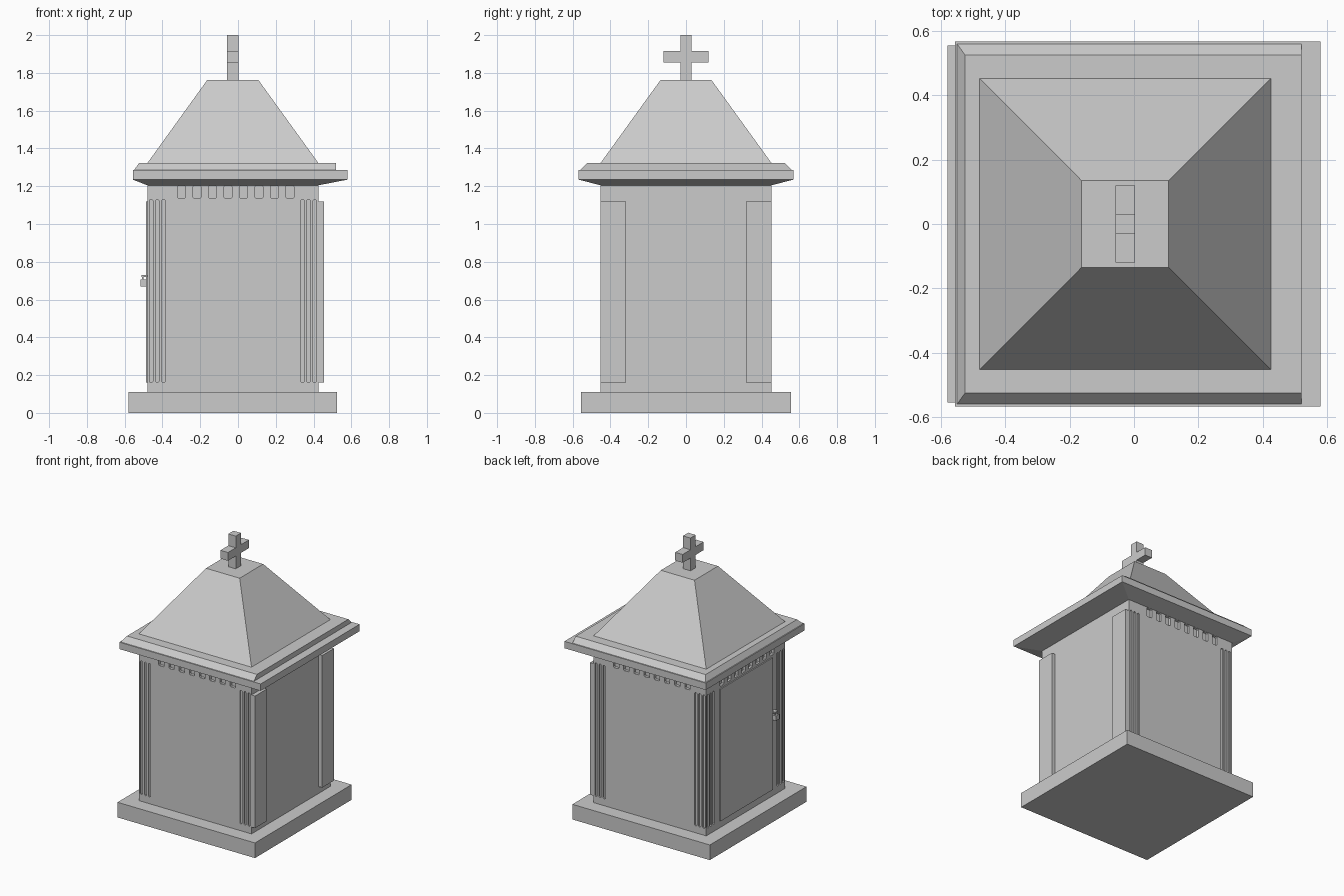
import bpy, bmesh
from mathutils import Matrix, Vector
from math import radians

if "Cube" in bpy.data.objects:
    bpy.data.objects.remove(bpy.data.objects["Cube"])

CX = -0.027      # axis of the body
H = 0.453        # half width of the body


def make(name, bm):
    bmesh.ops.recalc_face_normals(bm, faces=bm.faces)
    me = bpy.data.meshes.new(name)
    bm.to_mesh(me)
    bm.free()
    ob = bpy.data.objects.new(name, me)
    bpy.context.collection.objects.link(ob)
    return ob


def loft(bm, rings):
    """Solid through rectangles given as (x0, x1, y0, y1, z)."""
    loops = [[bm.verts.new(p) for p in
              ((a, c, z), (b, c, z), (b, d, z), (a, d, z))]
             for a, b, c, d, z in rings]
    bm.faces.new(loops[0])
    bm.faces.new(loops[-1])
    for lo, hi in zip(loops, loops[1:]):
        for i in range(4):
            j = (i + 1) % 4
            bm.faces.new((lo[i], lo[j], hi[j], hi[i]))


def solid(name, *rings):
    bm = bmesh.new()
    loft(bm, rings)
    return make(name, bm)


def box(name, x0, x1, y0, y1, z0, z1):
    return solid(name, (x0, x1, y0, y1, z0), (x0, x1, y0, y1, z1))


def recess(bm, u, w, z0, z1, depth, turn):
    """Cutter with chamfered corners, sunk into one wall of the body."""
    c, h = 0.006, w / 2
    pts = [(u-h+c, z0), (u+h-c, z0), (u+h, z0+c), (u+h, z1-c),
           (u+h-c, z1), (u-h+c, z1), (u-h, z1-c), (u-h, z0+c)]
    m = Matrix.Translation((CX, 0, 0)) @ Matrix.Rotation(radians(turn), 4, 'Z')
    a, b = ([bm.verts.new(m @ Vector((x, y, z))) for x, z in pts]
            for y in (-H - 0.02, -H + depth))
    bm.faces.new(a)
    bm.faces.new(b)
    for i in range(8):
        j = (i + 1) % 8
        bm.faces.new((a[i], a[j], b[j], b[i]))


# Plinth and body
box("plinth", -0.58, 0.525, -0.555, 0.555, 0, 0.11)
body = box("body", CX - H, CX + H, -H, H, 0.11, 1.207)

# Fluting and dentil recesses on the front, left and back walls
bm = bmesh.new()
for turn in (0, -90, 180):
    for k in range(3):
        for s in (-1, 1):
            recess(bm, s * (0.368 + 0.0325 * k), 0.018, 0.16, 1.13, 0.01, turn)
    for k in range(8):
        recess(bm, (k - 3.5) * 0.082 + 0.015, 0.043, 1.135, 1.204, 0.02, turn)
cutter = make("recess_cutter", bm)
cutter.hide_render = True
mod = body.modifiers.new("recesses", 'BOOLEAN')
mod.operation = 'DIFFERENCE'
mod.solver = 'EXACT'
mod.object = cutter
bpy.context.view_layer.objects.active = body
bpy.ops.object.modifier_apply(modifier=mod.name)
bpy.data.objects.remove(cutter)

# Corner plates on the right wall
for side, y0, y1 in (("front", -H, -0.317), ("back", 0.317, H)):
    box("corner_plate_" + side, 0.42, 0.455, y0, y1, 0.16, 1.12)

# Door panel on the left wall with a padlock
box("door_panel", -0.488, -0.475, -0.3, 0.3, 0.16, 1.12)
box("padlock", -0.517, -0.485, -0.335, -0.295, 0.67, 0.705)
for i, y in enumerate((-0.33, -0.308)):
    box(f"shackle_leg_{i}", -0.508, -0.5, y, y + 0.008, 0.7, 0.73)
box("shackle_bar", -0.51, -0.475, -0.33, -0.3, 0.72, 0.73)

# Cornice: flared underside, slab and upper step
solid("cornice", (CX - H, CX + H, -H, H, 1.205),
      (-0.557, 0.58, -0.568, 0.568, 1.235),
      (-0.557, 0.58, -0.568, 0.568, 1.285))
solid("cornice_step", (-0.55, 0.52, -0.56, 0.56, 1.285),
      (-0.525, 0.52, -0.525, 0.525, 1.322))

# Truncated pyramid roof
solid("roof", (CX - H, CX + H, -H, H, 1.322),
      (-0.163, 0.108, -0.135, 0.135, 1.762))

# Cross, one outline extruded along x
a, b, top = 0.03, 0.12, 2.0
half = [(a, 1.76), (a, 1.855), (b, 1.855), (b, 1.915), (a, 1.915), (a, top)]
outline = half + [(-y, z) for y, z in reversed(half)]
bm = bmesh.new()
face = bm.faces.new([bm.verts.new((CX - a, y, z)) for y, z in outline])
ext = bmesh.ops.extrude_face_region(bm, geom=[face], use_keep_orig=True)
bmesh.ops.translate(bm, vec=(2 * a, 0, 0),
                    verts=[v for v in ext["geom"] if isinstance(v, bmesh.types.BMVert)])
make("cross", bm)
